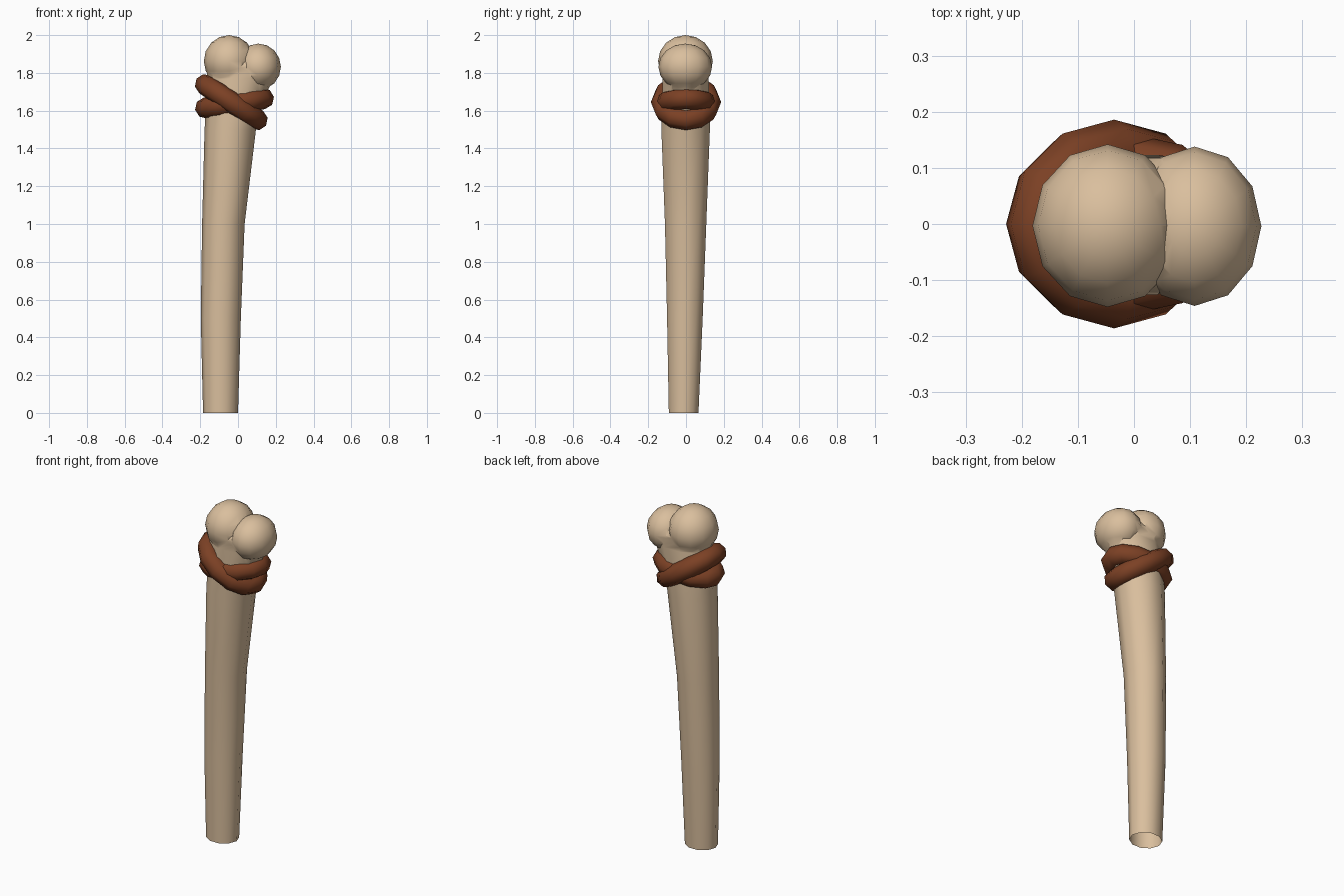
import bpy, bmesh, math
from mathutils import Matrix, Vector

if "Cube" in bpy.data.objects:
    bpy.data.objects.remove(bpy.data.objects["Cube"])


def material(name, rgb):
    m = bpy.data.materials.new(name)
    m.diffuse_color = (*rgb, 1)
    m.use_nodes = True
    m.node_tree.nodes["Principled BSDF"].inputs["Base Color"].default_value = m.diffuse_color
    return m


BONE = material("bone", (0.70, 0.52, 0.34))
LEATHER = material("brown leather", (0.20, 0.052, 0.018))


def to_object(name, bm, mat):
    bmesh.ops.recalc_face_normals(bm, faces=bm.faces[:])
    me = bpy.data.meshes.new(name)
    bm.to_mesh(me)
    bm.free()
    me.materials.append(mat)
    ob = bpy.data.objects.new(name, me)
    bpy.context.collection.objects.link(ob)
    return ob


def smooth(ob, angle):
    bpy.ops.object.select_all(action='DESELECT')
    ob.select_set(True)
    bpy.context.view_layer.objects.active = ob
    bpy.ops.object.shade_smooth_by_angle(angle=math.radians(angle))


# Shaft: elliptical rings (z, x min, x max, y min, y max)
SIDES = 10
rings = [(0, -.185, 0, -.095, .07), (.5, -.197, .015, -.105, .093),
         (1.0, -.19, .035, -.117, .113), (1.5, -.177, .095, -.137, .133),
         (1.68, -.167, .145, -.132, .130), (1.77, -.166, .188, -.130, .126),
         (1.84, -.160, .205, -.128, .124), (1.91, -.09, .14, -.08, .08)]
bm = bmesh.new()
loops = []
for z, x0, x1, y0, y1 in rings:
    loops.append([bm.verts.new(((x0 + x1) / 2 + (x1 - x0) / 2 * math.cos(a),
                                (y0 + y1) / 2 + (y1 - y0) / 2 * math.sin(a), z))
                  for a in (2 * math.pi * i / SIDES for i in range(SIDES))])
for a, b in zip(loops, loops[1:]):
    for i in range(SIDES):
        j = (i + 1) % SIDES
        bm.faces.new((a[i], a[j], b[j], b[i]))
bm.faces.new(loops[0][::-1])
bm.faces.new(loops[-1])
bone = to_object("bone", bm, BONE)

# Two knuckle knobs merged into the shaft (centre, radii)
for name, c, r in (("large_knob", (-.047, -.003, 1.862), (.134, .145, .138)),
                   ("small_knob", (.108, -.004, 1.832), (.119, .142, .123))):
    bm = bmesh.new()
    bmesh.ops.create_uvsphere(bm, u_segments=12, v_segments=8, radius=1,
                              matrix=Matrix.Translation(c) @ Matrix.Diagonal((*r, 1)))
    knob = to_object(name, bm, BONE)
    mod = bone.modifiers.new("union", 'BOOLEAN')
    mod.operation, mod.solver, mod.object = 'UNION', 'EXACT', knob
    bpy.context.view_layer.objects.active = bone
    bpy.ops.object.modifier_apply(modifier=mod.name)
    bpy.data.objects.remove(knob)

# Hollow lower end
bm = bmesh.new()
bm.from_mesh(bone.data)
bmesh.ops.delete(bm, geom=[f for f in bm.faces if all(v.co.z < .001 for v in f.verts)],
                 context='FACES_ONLY')
bm.to_mesh(bone.data)
bm.free()
smooth(bone, 45)


# Leather bindings: tilted oval rings crossing front and back
def binding(name, left, right, depth, tube, segs=12, sides=8):
    l, r = Vector(left), Vector(right)
    mid, half = (l + r) / 2, (r - l) / 2
    up = Vector((0, 1, 0)).cross(half.normalized()) * -1
    bm = bmesh.new()
    grid = []
    for i in range(segs):
        a = 2 * math.pi * i / segs
        p = mid + half * math.cos(a) + Vector((0, depth * math.sin(a), 0))
        out = half.normalized() * math.cos(a) + Vector((0, math.sin(a), 0))
        grid.append([bm.verts.new(p + tube * (out * math.cos(t) + up * math.sin(t)))
                     for t in (2 * math.pi * k / sides for k in range(sides))])
    for i in range(segs):
        a, b = grid[i], grid[(i + 1) % segs]
        for k in range(sides):
            n = (k + 1) % sides
            bm.faces.new((a[k], b[k], b[n], a[n]))
    smooth(to_object(name, bm, LEATHER), 60)


binding("outer_binding", (-.173, 0, 1.738), (.102, 0, 1.552), .13, .056)
binding("inner_binding", (-.172, 0, 1.614), (.135, 0, 1.664), .107, .056)
